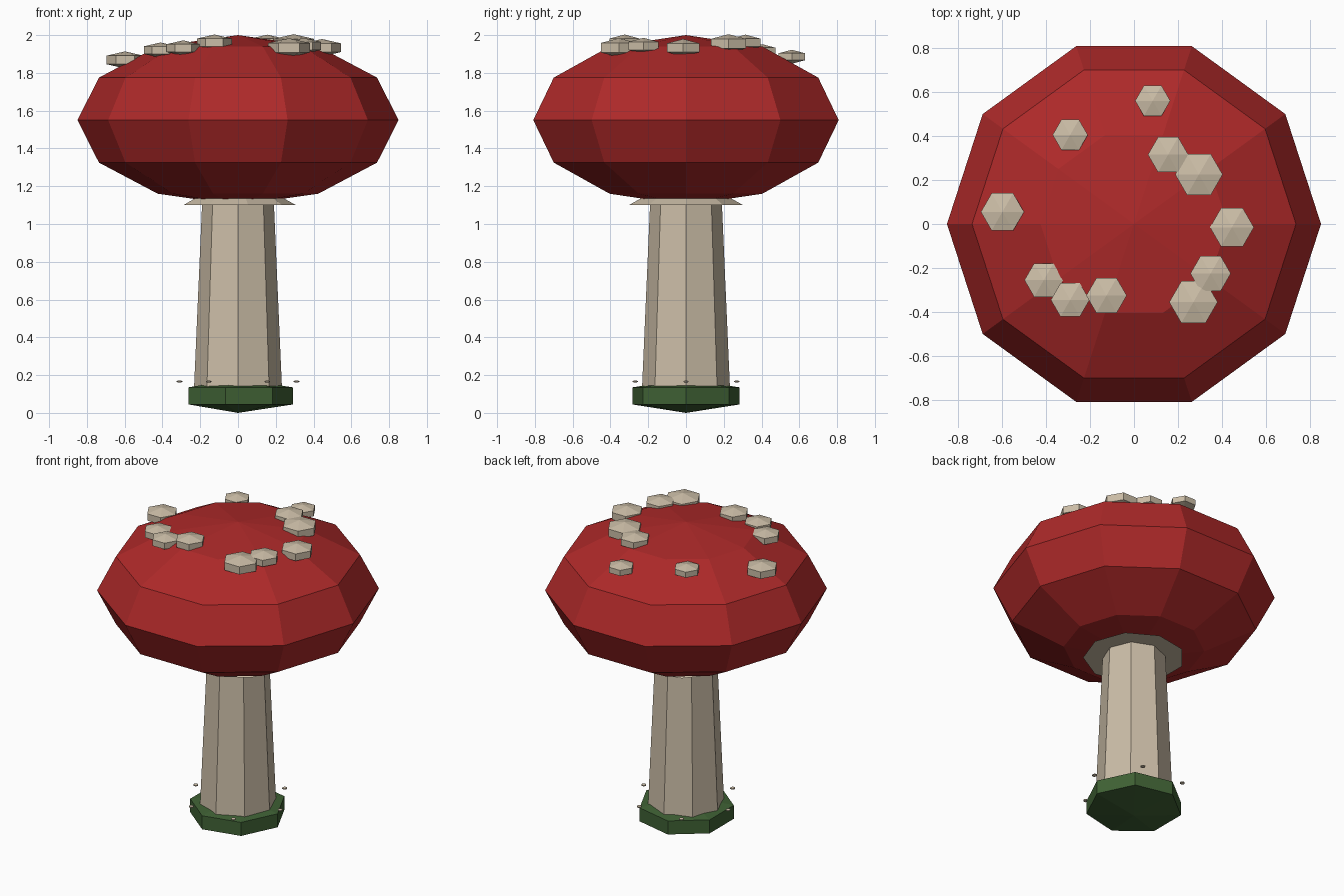
import bpy, bmesh
from math import sin, cos, pi, sqrt

cube = bpy.data.objects.get("Cube")
if cube:
    bpy.data.objects.remove(cube)


def material(name, rgb):
    m = bpy.data.materials.new(name)
    m.use_nodes = True
    m.diffuse_color = (*rgb, 1)
    m.node_tree.nodes["Principled BSDF"].inputs["Base Color"].default_value = (*rgb, 1)
    return m


RED = material("cap red", (0.42, 0.022, 0.022))
BEIGE = material("pale beige", (0.60, 0.51, 0.385))
GREEN = material("moss green", (0.05, 0.12, 0.035))


def lathe(name, profile, sides, mat, location=(0, 0, 0)):
    """Flat-faced turned solid; zero-radius ends become poles, others are capped."""
    bm = bmesh.new()
    rings = []
    for r, z in profile:
        count = sides if r > 1e-5 else 1
        rings.append([bm.verts.new((r * cos(2 * pi * i / sides), r * sin(2 * pi * i / sides), z))
                      for i in range(count)])
    for low, high in zip(rings, rings[1:]):
        for i in range(sides):
            j = (i + 1) % sides
            corners = [low[i % len(low)], low[j % len(low)], high[j % len(high)], high[i % len(high)]]
            bm.faces.new(list(dict.fromkeys(corners)))
    for ring in (rings[0], rings[-1]):
        if len(ring) > 1:
            bm.faces.new(ring)
    bmesh.ops.recalc_face_normals(bm, faces=bm.faces[:])
    mesh = bpy.data.meshes.new(name)
    bm.to_mesh(mesh)
    bm.free()
    mesh.materials.append(mat)
    obj = bpy.data.objects.new(name, mesh)
    obj.location = location
    bpy.context.collection.objects.link(obj)
    return obj


def ellipsoid(name, radius, height, sides, rings, mat, location):
    """Squashed low-poly ball."""
    steps = [pi * k / rings for k in range(rings + 1)]
    profile = [(radius * sin(a), -height * cos(a)) for a in steps]
    return lathe(name, profile, sides, mat, location)


# Mossy base, stem and skirt
ellipsoid("moss_base", 0.337, 0.09, 7, 3, GREEN, (0, 0, 0.09))
lathe("stem", [(0.235, 0.08), (0.186, 1.2)], 8, BEIGE)
lathe("skirt", [(0.307, 1.10), (0.18, 1.17)], 9, BEIGE)

# Cap
CAP_R, CAP_H, CAP_Z = 0.85, 0.45, 1.55
ellipsoid("cap", CAP_R, CAP_H, 10, 6, RED, (0, 0, CAP_Z))

# Spots resting on the cap: x, y, visible radius
spots = [(0.085, 0.56, 0.08), (-0.29, 0.405, 0.08), (0.155, 0.315, 0.092),
         (0.295, 0.225, 0.108), (0.445, -0.015, 0.10), (0.348, -0.225, 0.092),
         (0.27, -0.355, 0.11), (-0.125, -0.325, 0.092), (-0.29, -0.345, 0.088),
         (-0.41, -0.255, 0.088), (-0.598, 0.055, 0.098)]
for n, (x, y, r) in enumerate(spots, 1):
    z = CAP_Z + CAP_H * sqrt(1 - (x * x + y * y) / CAP_R ** 2)
    full = r / sin(pi / 3)
    ellipsoid(f"cap_spot_{n}", full, 0.4 * full, 6, 3, BEIGE, (x, y, z))

# Ring of tiny specks around the foot
for n in range(6):
    a = n * pi / 3
    ellipsoid(f"speck_{n + 1}", 0.018, 0.006, 6, 3, BEIGE, (0.31 * cos(a), 0.31 * sin(a), 0.166))
